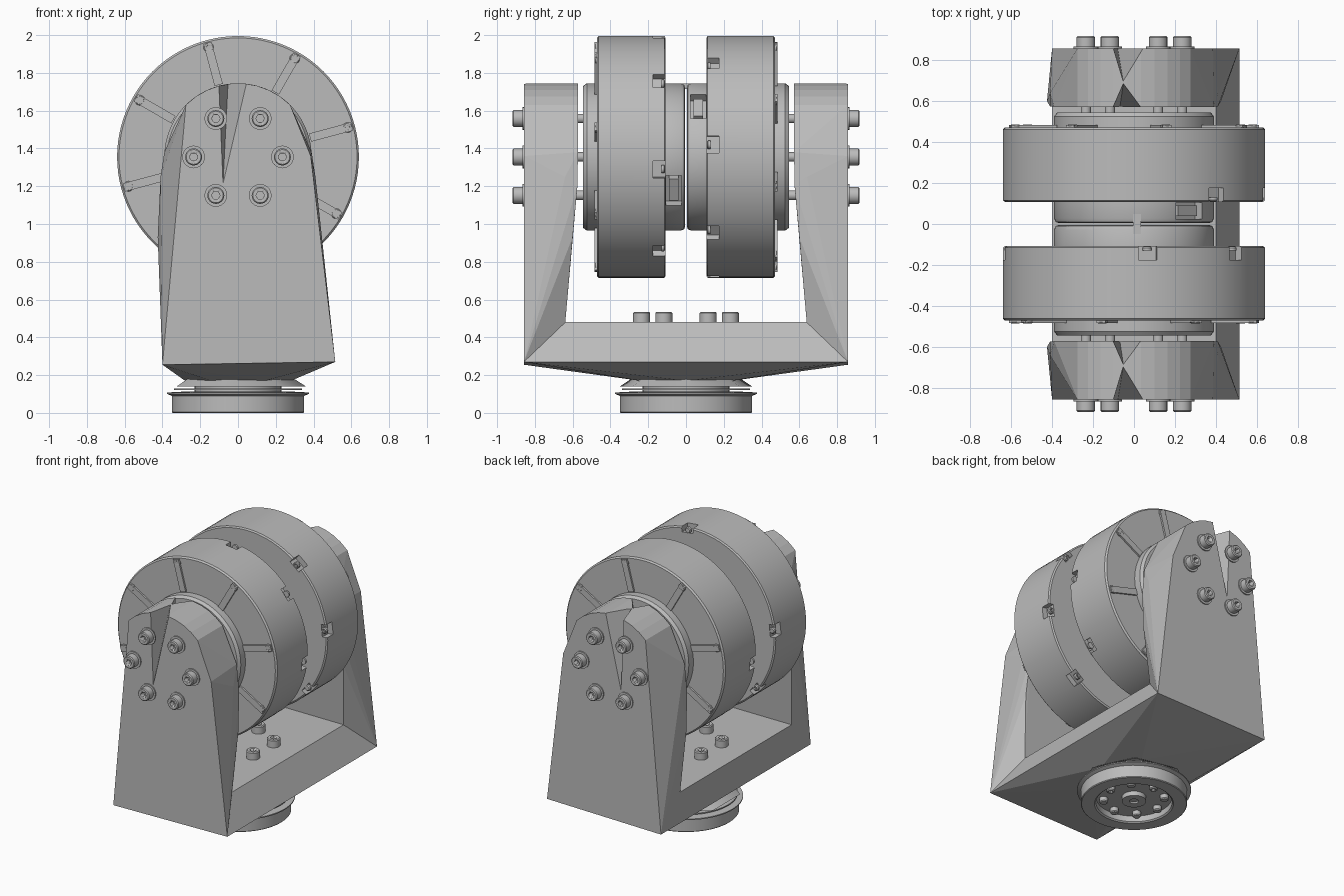
import bpy, bmesh, math
from math import sin, cos, radians, pi
from mathutils import Matrix, Vector

if "Cube" in bpy.data.objects:
    bpy.data.objects.remove(bpy.data.objects["Cube"])

grey = bpy.data.materials.new("machined grey")
grey.use_nodes = True
grey.diffuse_color = (0.5, 0.5, 0.5, 1)
grey.node_tree.nodes["Principled BSDF"].inputs["Base Color"].default_value = (0.5, 0.5, 0.5, 1)

AXIS_Z = 1.355                                  # height of the motor axis
TO_Y = Matrix.Rotation(pi / 2, 4, "X")          # local +z becomes -y (outward at the front)
AXLE = Matrix.Translation((0, 0, AXIS_Z))
SIDES = {"front": Matrix.Identity(4), "back": Matrix.Rotation(pi, 4, "Z")}


def finish(name, bm, matrix=None, smooth=True):
    if matrix is not None:
        bm.transform(matrix)
    bmesh.ops.recalc_face_normals(bm, faces=bm.faces)
    mesh = bpy.data.meshes.new(name)
    bm.to_mesh(mesh)
    bm.free()
    mesh.materials.append(grey)
    ob = bpy.data.objects.new(name, mesh)
    bpy.context.collection.objects.link(ob)
    if smooth:
        shade(ob)
    return ob


def select(ob):
    bpy.ops.object.select_all(action="DESELECT")
    ob.select_set(True)
    bpy.context.view_layer.objects.active = ob


def shade(ob):
    select(ob)
    bpy.ops.object.shade_smooth_by_angle(angle=radians(30))


def lathe(name, profile, matrix=None, steps=96):
    """Spin an (r, z) profile, closed on the axis, around z."""
    bm = bmesh.new()
    verts = [bm.verts.new((r, 0, z)) for r, z in profile]
    edges = [bm.edges.new(pair) for pair in zip(verts, verts[1:])]
    bmesh.ops.spin(bm, geom=verts + edges, cent=(0, 0, 0), axis=(0, 0, 1),
                   angle=2 * pi, steps=steps, use_merge=True)
    bmesh.ops.remove_doubles(bm, verts=bm.verts, dist=1e-5)
    bmesh.ops.dissolve_degenerate(bm, edges=bm.edges, dist=1e-5)
    return finish(name, bm, matrix)


def hull(name, points):
    bm = bmesh.new()
    for p in points:
        bm.verts.new(p)
    out = bmesh.ops.convex_hull(bm, input=bm.verts)
    loose = [v for v in bm.verts if not v.link_faces]
    bmesh.ops.delete(bm, geom=loose, context="VERTS")
    return finish(name, bm, smooth=False)


def box(name, size, matrix):
    bm = bmesh.new()
    bmesh.ops.create_cube(bm, size=1)
    bm.transform(Matrix.Diagonal((*size, 1)))
    return finish(name, bm, matrix, smooth=False)


def cut(ob, cutters):
    for cutter in cutters:
        cutter.hide_render = True
        mod = ob.modifiers.new("cut", "BOOLEAN")
        mod.operation = "DIFFERENCE"
        mod.solver = "EXACT"
        mod.object = cutter
        select(ob)
        bpy.ops.object.modifier_apply(modifier=mod.name)
        bpy.data.objects.remove(cutter)


def screw(name, matrix, r=0.045, h=0.06, washer=True):
    """Socket head screw standing on z = 0 with a six-sided recess."""
    foot = [(0, 0), (0.06, 0), (0.06, 0.008), (r, 0.008)] if washer else [(0, 0), (r, 0)]
    head = lathe(name, foot + [(r, h - 0.006), (r - 0.006, h), (r * 0.5, h), (0, h)], matrix, 24)
    socket = lathe("socket", [(0, h * 0.4), (r * 0.5, h * 0.4), (r * 0.5, h * 2), (0, h * 2)], matrix, 6)
    cut(head, [socket])


def polar(angle, r, z):
    """Place on the motor face: radial direction x, outward direction z."""
    return Matrix.Rotation(radians(angle), 4, "Z") @ Matrix.Translation((r, 0, z))


# Two motors, the back one turned half a circle
for side, turn in SIDES.items():
    m = turn @ AXLE @ TO_Y
    drum = lathe(side + "_motor_drum", [(0, 0.108), (0.63, 0.108), (0.64, 0.115), (0.64, 0.462),
                                        (0.63, 0.472), (0.4, 0.472), (0, 0.472)], m)
    cut(drum, [box("pocket", (0.06, 0.09, 0.13), m @ polar(39 + 45 * i, 0.63, 0.11)) for i in range(8)])
    shade(drum)
    lathe(side + "_output_flange", [(0, 0.46), (0.385, 0.46), (0.39, 0.465), (0.39, 0.525),
                                    (0.375, 0.545), (0, 0.545)], m)
    hub = lathe(side + "_inner_hub", [(0, 0.004), (0.365, 0.004), (0.383, 0.01), (0.39, 0.028),
                                      (0.39, 0.12), (0, 0.12)], m)
    plugs = (135, -28)
    cut(hub, [box("plug_pocket", (0.1, 0.18, 0.08), m @ polar(a, 0.38, 0.065)) for a in plugs])
    shade(hub)
    for a in plugs:
        box(side + "_cable_plug", (0.05, 0.13, 0.05), m @ polar(a, 0.345, 0.065))
    for i in range(8):
        a = 15 + 45 * i
        box(side + "_spoke", (0.23, 0.045, 0.025), m @ polar(a, 0.51, 0.472))
        screw(side + "_spoke_screw", m @ polar(a, 0.6, 0.465), 0.027, 0.02, False)
        screw(side + "_rim_screw", m @ polar(39 + 45 * i, 0.615, 0.13) @ Matrix.Rotation(pi, 4, "X"),
              0.022, 0.02, False)
    for i in range(6):
        spot = m @ polar(60 * i, 0.235, 0)
        lathe(side + "_spacer", [(0, 0.53), (0.025, 0.53), (0.025, 0.6), (0, 0.6)], spot, 24)
        screw(side + "_bracket_screw", spot @ Matrix.Translation((0, 0, 0.858)))

# Small key across the gap between the hubs
box("hub_key", (0.04, 0.1, 0.03), Matrix.Translation((0.015, 0, AXIS_Z + 0.375)))

# Faceted bracket legs, notched at the top
for side, s in (("front", -1), ("back", 1)):
    arc = [(0.39 * cos(radians(a)), AXIS_Z + 0.39 * sin(radians(a))) for a in range(45, 136, 10)]
    outer = arc + [(0.385, 1.36), (-0.4, 0.255), (0.515, 0.27)]
    points = [(x, s * 0.858, z) for x, z in outer]
    points += [(x, s * 0.572, z) for x, z in arc]
    for x in (-1, 1):
        points += [(x * 0.39, s * 0.572, 1.38), (x * 0.41, s * 0.575, 1.2),
                   (x * 0.41, s * 0.64, 1.25), (x * 0.425, s * 0.6, 0.93), (x * 0.4, s * 0.64, 0.47)]
    leg = hull(side + "_bracket_leg", points)
    cut(leg, [hull("outer_notch", [(-0.08, s * 0.862, 1.2), (-0.105, s * 0.862, 1.8),
                                   (0.06, s * 0.862, 1.8), (-0.05, s * 0.68, 1.8)]),
              hull("inner_notch", [(-0.07, s * 0.565, 1.25), (-0.11, s * 0.565, 1.8),
                                   (0.05, s * 0.565, 1.8), (-0.05, s * 0.7, 1.8)])])

# Sloped base joining the legs
points = []
for s in (-1, 1):
    points += [(-0.4, s * 0.858, 0.255), (0.515, s * 0.858, 0.27),
               (-0.4, s * 0.64, 0.48), (0.4, s * 0.64, 0.48)]
points += [(0.28 * cos(i * pi / 3), 0.28 * sin(i * pi / 3), 0.17) for i in range(6)]
hull("bracket_base", points)

for i in range(6):
    a = radians(90 + 60 * i)
    screw("base_screw", Matrix.Translation((0.235 * cos(a), 0.235 * sin(a), 0.478)), 0.045, 0.057, False)

# Mounting foot: faceted collar, thin plate and hollow ring
lathe("foot_collar", [(0, 0.14), (0.36, 0.14), (0.25, 0.21), (0, 0.21)], steps=7)
lathe("foot_plate", [(0, 0.122), (0.34, 0.122), (0.34, 0.13), (0, 0.13)])
lathe("foot_neck", [(0, 0.1), (0.23, 0.1), (0.23, 0.16), (0, 0.16)], steps=48)
lathe("foot_ring", [(0, 0.05), (0.25, 0.05), (0.25, 0.008), (0.26, 0), (0.345, 0), (0.35, 0.005),
                    (0.35, 0.09), (0.375, 0.1), (0.375, 0.108), (0.3, 0.112), (0, 0.112)])
lathe("foot_hub", [(0, 0.03), (0.03, 0.03), (0.03, 0.018), (0.08, 0.018), (0.08, 0.06), (0, 0.06)], steps=48)
for i in range(8):
    down = polar(45 * i, 0.2, 0.055) @ Matrix.Rotation(pi, 4, "X")
    screw("foot_screw", down, 0.028, 0.04, False)
